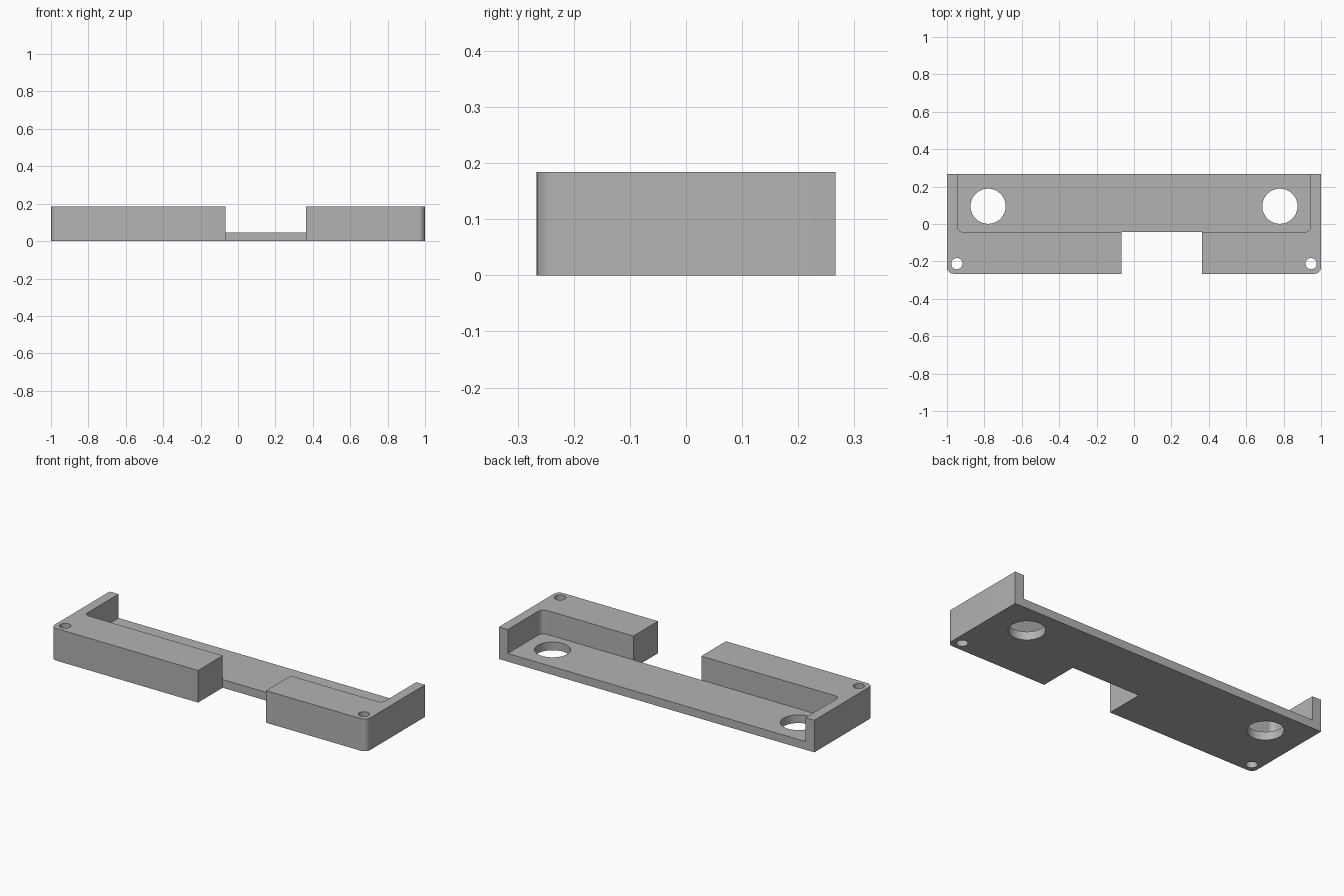
import bpy, bmesh, math

if "Cube" in bpy.data.objects:
    bpy.data.objects.remove(bpy.data.objects["Cube"], do_unlink=True)

HALF_X, HALF_Y, HEIGHT, FLOOR = 1.0, 0.266, 0.184, 0.047
POCKET_X, POCKET_Y = 0.944, -0.043
BELOW, ABOVE = -0.1, 0.3

grey = bpy.data.materials.new("plain grey")
grey.use_nodes = True
color = (0.45, 0.45, 0.45, 1)
grey.diffuse_color = color
grey.node_tree.nodes["Principled BSDF"].inputs["Base Color"].default_value = color


def prism(name, outline, z0, z1):
    """Extrude a counter-clockwise outline from z0 to z1."""
    bm = bmesh.new()
    face = bm.faces.new([bm.verts.new((x, y, z0)) for x, y in outline])
    top = bmesh.ops.extrude_face_region(bm, geom=[face])["geom"]
    verts = [v for v in top if isinstance(v, bmesh.types.BMVert)]
    bmesh.ops.translate(bm, verts=verts, vec=(0, 0, z1 - z0))
    bmesh.ops.recalc_face_normals(bm, faces=bm.faces)
    mesh = bpy.data.meshes.new(name)
    bm.to_mesh(mesh)
    bm.free()
    mesh.materials.append(grey)
    obj = bpy.data.objects.new(name, mesh)
    bpy.context.collection.objects.link(obj)
    return obj


def arc(cx, cy, r, start, end, steps):
    angles = [math.radians(start + (end - start) * i / steps) for i in range(steps + 1)]
    return [(cx + r * math.cos(a), cy + r * math.sin(a)) for a in angles]


def front_rounded(hx, y0, y1, r):
    """Rectangle with its two front corners rounded."""
    return (arc(-hx + r, y0 + r, r, 180, 270, 10)
            + arc(hx - r, y0 + r, r, 270, 360, 10)
            + [(hx, y1), (-hx, y1)])


def circle(cx, cy, r, sides):
    return arc(cx, cy, r, 0, 360, sides)[:-1]


# Solid bracket block
bracket = prism("bracket", front_rounded(HALF_X, -HALF_Y, HALF_Y, 0.035), 0, HEIGHT)

# Open-backed pocket and the gap in the front wall
cutters = [
    prism("pocket_cutter", front_rounded(POCKET_X, POCKET_Y, 0.5, 0.03), FLOOR, ABOVE),
    prism("gap_cutter", [(-0.067, -0.5), (0.364, -0.5), (0.364, POCKET_Y),
                         (-0.067, POCKET_Y)], BELOW, ABOVE),
]

# Large floor holes and small corner screw holes
for side in (-1, 1):
    cutters.append(prism("floor_hole_cutter", circle(side * 0.78, 0.095, 0.094, 64), BELOW, ABOVE))
    cutters.append(prism("screw_hole_cutter", circle(side * 0.947, -0.212, 0.03, 32), BELOW, ABOVE))

bpy.ops.object.select_all(action="DESELECT")
bracket.select_set(True)
bpy.context.view_layer.objects.active = bracket
for cutter in cutters:
    cutter.hide_render = True
    cut = bracket.modifiers.new(cutter.name, "BOOLEAN")
    cut.operation = "DIFFERENCE"
    cut.solver = "EXACT"
    cut.object = cutter
    bpy.ops.object.modifier_apply(modifier=cut.name)
    bpy.data.objects.remove(cutter, do_unlink=True)

bpy.ops.object.shade_smooth_by_angle(angle=math.radians(30))
